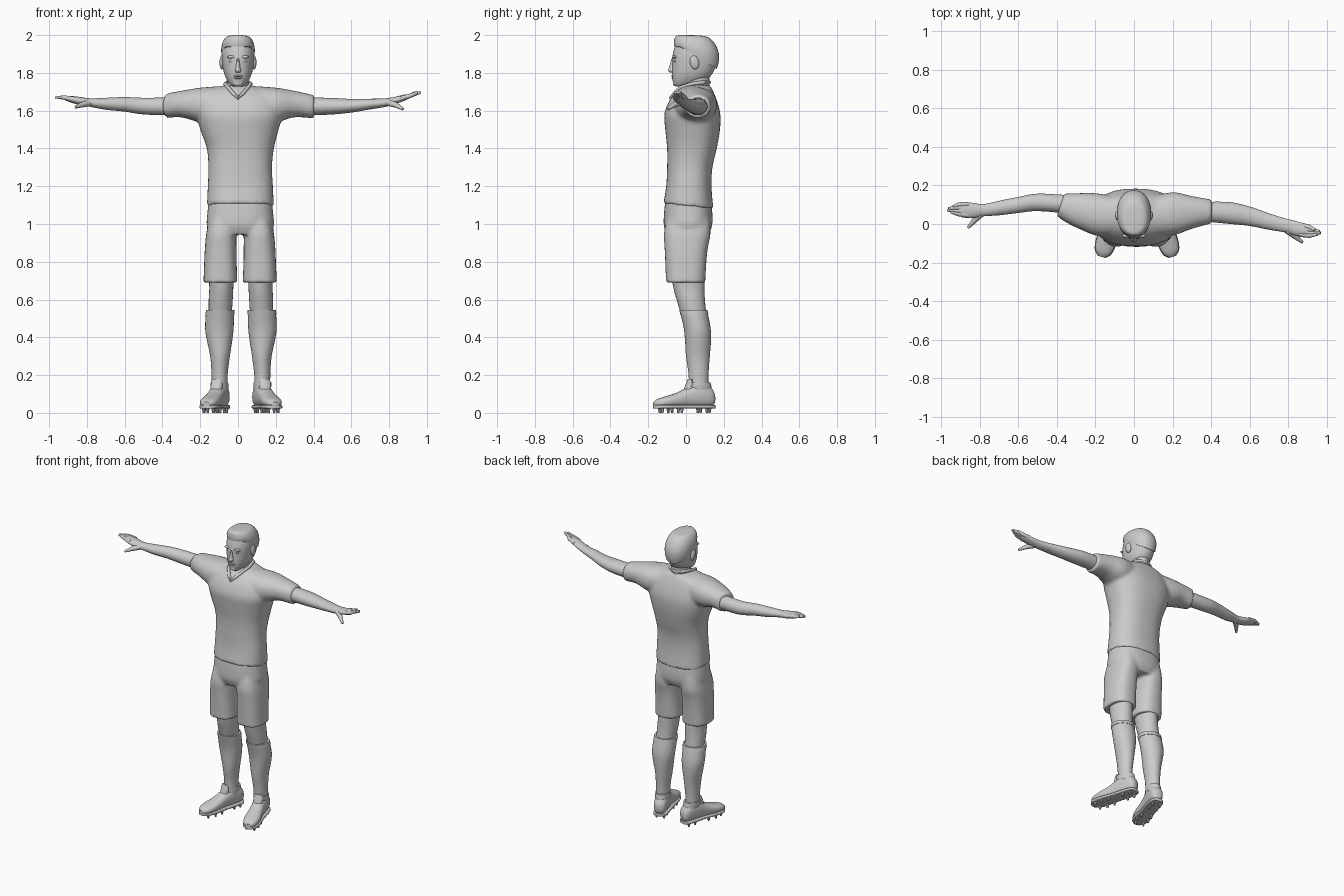
import bpy, bmesh, math
from mathutils import Vector, Matrix

grey = bpy.data.materials.new("plain grey")
grey.diffuse_color = (0.6, 0.6, 0.6, 1)


def select(objs):
    bpy.ops.object.select_all(action='DESELECT')
    for o in objs:
        o.select_set(True)
    bpy.context.view_layer.objects.active = objs[0]


def finish(o, angle=40):
    o.data.materials.clear()
    o.data.materials.append(grey)
    select([o])
    bpy.ops.object.shade_smooth_by_angle(angle=math.radians(angle))
    return o


def from_bmesh(name, bm):
    bmesh.ops.recalc_face_normals(bm, faces=bm.faces[:])
    me = bpy.data.meshes.new(name)
    bm.to_mesh(me)
    bm.free()
    o = bpy.data.objects.new(name, me)
    bpy.context.collection.objects.link(o)
    return finish(o)


def spline(rings, step):
    """Smoothly interpolate the rows of numbers."""
    out = []
    for i in range(len(rings) - 1):
        p0, p1, p2 = rings[max(i - 1, 0)], rings[i], rings[i + 1]
        p3 = rings[min(i + 2, len(rings) - 1)]
        for k in range(step):
            t = k / step
            out.append([0.5 * (2 * b + (c - a) * t + (2 * a - 5 * b + 4 * c - d) * t * t
                               + (3 * b - a - 3 * c + d) * t ** 3)
                        for a, b, c, d in zip(p0, p1, p2, p3)])
    return out + [list(rings[-1])]


def loft(name, axis, rings, n=28, p=2.0, step=4, warp=None):
    """Skin over rounded sections: (position, a min, a max, b min, b max)."""
    bm = bmesh.new()
    loops = []
    for t, a0, a1, b0, b1 in spline(rings, step):
        loop = []
        for i in range(n):
            c, s = math.cos(math.tau * i / n), math.sin(math.tau * i / n)
            a = (a0 + a1) / 2 + (a1 - a0) / 2 * math.copysign(abs(c) ** (2 / p), c)
            b = (b0 + b1) / 2 + (b1 - b0) / 2 * math.copysign(abs(s) ** (2 / p), s)
            co = Vector({'x': (t, a, b), 'y': (a, t, b), 'z': (a, b, t)}[axis])
            loop.append(bm.verts.new(warp(co) if warp else co))
        loops.append(loop)
    for l0, l1 in zip(loops, loops[1:]):
        for i in range(n):
            j = (i + 1) % n
            bm.faces.new((l0[i], l0[j], l1[j], l1[i]))
    bm.faces.new(loops[0])
    bm.faces.new(loops[-1])
    return from_bmesh(name, bm)


def ball(name, loc, size, rot=0):
    bm = bmesh.new()
    bmesh.ops.create_uvsphere(bm, u_segments=20, v_segments=12, radius=1)
    bm.transform(Matrix.Translation(loc) @ Matrix.Rotation(rot, 4, 'X') @ Matrix.Diagonal((*size, 1)))
    return from_bmesh(name, bm)


def tube(name, pts, radii, cyclic=False):
    cu = bpy.data.curves.new(name, 'CURVE')
    cu.dimensions, cu.bevel_depth, cu.bevel_resolution, cu.use_fill_caps = '3D', 1, 3, True
    sp = cu.splines.new('POLY')
    sp.points.add(len(pts) - 1)
    for q, co, r in zip(sp.points, pts, radii):
        q.co, q.radius = (*co, 1), r
    sp.use_cyclic_u = cyclic
    o = bpy.data.objects.new(name, cu)
    bpy.context.collection.objects.link(o)
    select([o])
    bpy.ops.object.convert(target='MESH')
    return finish(bpy.context.view_layer.objects.active)


def join(name, parts, voxel=None):
    """Join parts; with a voxel size also blend them into one skin."""
    select(parts)
    bpy.ops.object.join()
    o = parts[0]
    o.name = name
    if voxel:
        m = o.modifiers.new("blend", 'REMESH')
        m.mode, m.voxel_size = 'VOXEL', voxel
        s = o.modifiers.new("soften", 'SMOOTH')
        s.factor, s.iterations = 0.5, 5
        select([o])
        bpy.ops.object.convert(target='MESH')
        finish(o, 50)
    return o


# shirt: body and two sleeves in one skin
def hem(co):
    co.z -= 0.1 * co.y * max(0, 1 - (co.z - 1.095) / 0.1)
    return co


body = loft("shirt_body", 'z', [
    (1.095, -.165, .19, -.12, .145), (1.2, -.16, .185, -.105, .135), (1.3, -.157, .18, -.10, .14),
    (1.4, -.165, .19, -.10, .163), (1.5, -.20, .215, -.11, .18), (1.58, -.22, .235, -.115, .182),
    (1.65, -.21, .22, -.09, .165), (1.70, -.18, .18, -.052, .145), (1.735, -.07, .07, -.01, .128)],
    n=40, p=2.4, warp=hem)
sleeve_l = loft("sleeve_left", 'x', [
    (-.38, .04, .16, 1.56, 1.69), (-.3, -.012, .16, 1.565, 1.705), (-.2, -.06, .16, 1.54, 1.722),
    (-.08, -.06, .14, 1.55, 1.73)], p=2.2,
    warp=lambda c: c + Vector((0.33 * (c.y - .1) * min(1, max(0, (-c.x - .25) / .13)), 0, 0)))
sleeve_r = loft("sleeve_right", 'x', [
    (.405, .003, .127, 1.558, 1.682), (.3, -.025, .145, 1.565, 1.705), (.2, -.06, .165, 1.54, 1.722),
    (.08, -.06, .14, 1.55, 1.73)], p=2.2)
join("shirt", [body, sleeve_l, sleeve_r], 0.011)

# V-neck collar
side = [(.025, -.062, 1.69), (.052, -.03, 1.722), (.068, .03, 1.742), (.055, .095, 1.75)]
ring = [(0, -.08, 1.668)] + side + [(0, .122, 1.75)] + [(-x, y, z) for x, y, z in reversed(side)]
tube("collar", ring, [.01] * len(ring), True)

# arms with palms, thumbs and fingers
loft("arm_left", 'x', [
    (-.35, .055, .15, 1.575, 1.67), (-.5, .067, .157, 1.58, 1.668), (-.6, .057, .14, 1.595, 1.672),
    (-.7, .045, .12, 1.605, 1.668), (-.78, .04, .103, 1.62, 1.665), (-.84, .03, .11, 1.63, 1.673),
    (-.89, .035, .11, 1.645, 1.678), (-.915, .05, .10, 1.655, 1.675)])
loft("arm_right", 'x', [
    (.38, .012, .115, 1.575, 1.67), (.5, 0, .113, 1.58, 1.667), (.6, -.01, .09, 1.59, 1.662),
    (.7, -.03, .055, 1.607, 1.663), (.78, -.043, .03, 1.62, 1.665), (.84, -.06, .015, 1.638, 1.675),
    (.88, -.062, 0, 1.652, 1.685), (.905, -.055, -.015, 1.665, 1.685)])
tube("thumb_left", [(-.79, .055, 1.64), (-.83, .015, 1.63), (-.86, -.02, 1.618)], [.018, .014, .007])
tube("thumb_right", [(.79, -.03, 1.645), (.84, -.068, 1.628), (.873, -.095, 1.608)], [.018, .014, .007])
for k, (length, f) in enumerate([(.938, 0), (.962, .33), (.967, .67), (.95, 1)]):
    tube("finger_left_%d" % k, [(-.86, .102 - .056 * f, 1.66), (-.91, .1 - .048 * f, 1.668),
                                (-length, .09 - .028 * f, 1.672)], [.013, .012, .007])
    tube("finger_right_%d" % k, [(.86, -.004 - .05 * f, 1.664), (.91, -.016 - .044 * f, 1.678),
                                 (length, -.03 - .024 * f, 1.697)], [.013, .012, .007])

# neck and head
loft("neck", 'z', [(1.62, -.06, .06, -.01, .12), (1.70, -.06, .06, -.015, .122),
                   (1.77, -.056, .056, -.01, .125), (1.83, -.056, .056, 0, .125)])
loft("head", 'z', [
    (1.727, -.024, .024, -.052, 0), (1.742, -.043, .043, -.066, .06), (1.77, -.062, .062, -.072, .115),
    (1.80, -.074, .074, -.074, .142), (1.84, -.082, .082, -.073, .157), (1.88, -.086, .086, -.073, .166),
    (1.92, -.086, .086, -.065, .166), (1.96, -.076, .076, -.052, .145), (1.985, -.055, .055, -.04, .09)],
    n=36, p=2.15)


# hair cap, lower at the back than at the front
def hairline(co):
    co.z -= max(0, co.y + .03) * .62 * max(0, min(1, (1.992 - co.z) / .052))
    return co


loft("hair", 'z', [
    (1.94, -.086, .086, -.062, .163), (1.955, -.089, .089, -.064, .174), (1.97, -.085, .085, -.063, .17),
    (1.985, -.072, .072, -.06, .14), (1.996, -.05, .05, -.052, .09), (2.0, -.02, .02, -.04, .03)],
    n=36, p=2.2, warp=hairline)

# face details
loft("nose", 'z', [(1.802, -.012, .012, -.085, -.05), (1.812, -.017, .017, -.095, -.05),
                   (1.83, -.012, .012, -.09, -.05), (1.875, -.007, .007, -.077, -.05)], n=14)
ball("upper_lip", (0, -.068, 1.784), (.025, .01, .006))
ball("lower_lip", (0, -.067, 1.773), (.021, .01, .006))
ball("chin", (0, -.054, 1.745), (.026, .016, .016))
for s, side_name in ((-1, "left"), (1, "right")):
    ball("brow_" + side_name, (s * .034, -.06, 1.884), (.026, .012, .008))
    ball("eye_" + side_name, (s * .033, -.058, 1.862), (.015, .009, .007))
    ball("ear_" + side_name, (s * .085, .045, 1.855), (.013, .024, .037), .2)

# shorts: hips and two legs in one skin
LEFT = lambda c: c
flip = lambda shift: (lambda c: Vector((shift - c.x, c.y, c.z)))
short_leg = [(1.04, -.15, .0, -.10, .125), (.95, -.168, -.008, -.117, .13), (.88, -.175, -.008, -.114, .117),
             (.8, -.179, -.007, -.11, .108), (.69, -.183, -.003, -.106, .102)]
hips = loft("hips", 'z', [(1.12, -.155, .18, -.11, .133), (1.05, -.163, .187, -.117, .14),
                          (.99, -.165, .19, -.117, .138), (.945, -.14, .165, -.10, .12)], n=40, p=2.4)
join("shorts", [hips, loft("short_l", 'z', short_leg, p=2.5),
                loft("short_r", 'z', short_leg, p=2.5, warp=flip(.022))], 0.009)

# legs, socks and studded shoes
place = Matrix.Translation((-.10, .065, 0)) @ Matrix.Rotation(math.radians(-16), 4, 'Z')
last = [(.088, .02, .05, .10), (.072, .037, .034, .13), (.035, .044, .03, .152), (-.02, .045, .03, .152),
        (-.06, .044, .03, .135), (-.11, .047, .03, .11), (-.17, .051, .03, .09), (-.22, .041, .03, .075),
        (-.245, .016, .036, .058)]
stud_spots = [(x * s, y) for x, y in ((.026, -.205), (.037, -.155), (.034, -.10), (.027, .005), (.026, .055))
              for s in (-1, 1)]
for side_name, mirror in (("left", LEFT), ("right", flip(.031))):
    on_foot = lambda c, m=mirror: m(place @ c)
    loft("knee_" + side_name, 'z', [
        (.76, -.155, -.02, -.085, .095), (.66, -.152, -.025, -.066, .098), (.6, -.155, -.028, -.05, .10),
        (.5, -.155, -.035, -.02, .11)], warp=mirror)
    loft("sock_" + side_name, 'z', [
        (.54, -.169, -.021, -.033, .112), (.45, -.174, -.023, -.012, .13), (.38, -.164, -.031, -.005, .132),
        (.3, -.147, -.043, 0, .126), (.2, -.14, -.055, .014, .119), (.1, -.14, -.055, .014, .119)], warp=mirror)
    loft("sock_cuff_" + side_name, 'z', [(.545, -.169, -.019, -.036, .113), (.52, -.173, -.019, -.03, .119)],
         step=1, warp=mirror)
    loft("shoe_" + side_name, 'y', [(y, -w, w, z0, z1) for y, w, z0, z1 in last], p=2.4, warp=on_foot)
    loft("sole_" + side_name, 'y', [(y, -w - .003, w + .003, .022, .042) for y, w, _, _ in last],
         p=5, warp=on_foot)
    loft("tongue_" + side_name, 'z', [(.1, -.03, .03, -.085, -.03), (.15, -.032, .032, -.068, -.03),
                                      (.18, -.026, .026, -.056, -.036)], n=16, warp=on_foot)
    loft("shoe_collar_" + side_name, 'z', [(.12, -.044, .044, -.052, .074), (.145, -.046, .046, -.056, .07),
                                           (.162, -.045, .045, -.056, .066)], warp=on_foot)
    join("studs_" + side_name, [
        loft("stud", 'z', [(0, x - .006, x + .006, y - .006, y + .006),
                           (.03, x - .011, x + .011, y - .011, y + .011)], n=8, step=1, warp=on_foot)
        for x, y in stud_spots])
